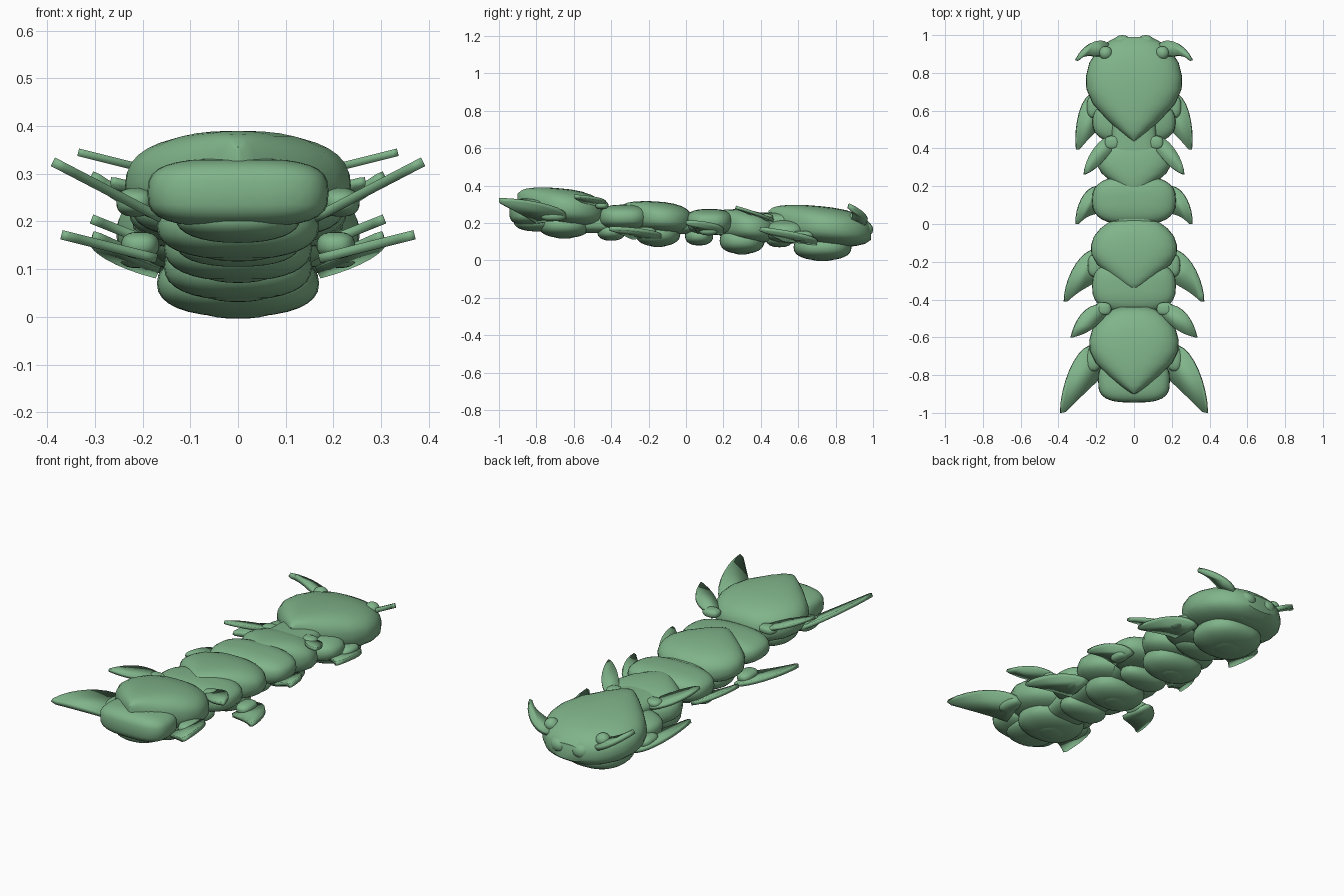
import bpy, bmesh, math
from mathutils import Vector
from mathutils.geometry import interpolate_bezier

default_cube = bpy.data.objects.get("Cube")
if default_cube:
    bpy.data.objects.remove(default_cube, do_unlink=True)

# Single green material
green = bpy.data.materials.new("leaf green")
green.use_nodes = True
colour = (0.216, 0.456, 0.254, 1)
green.diffuse_color = colour
green.node_tree.nodes["Principled BSDF"].inputs["Base Color"].default_value = colour


def power(value, exponent):
    return math.copysign(abs(value) ** exponent, value)


def finish(name, bm, mirrored=False, thickness=0.0, angle=40):
    bmesh.ops.recalc_face_normals(bm, faces=bm.faces)
    mesh = bpy.data.meshes.new(name)
    bm.to_mesh(mesh)
    bm.free()
    mesh.materials.append(green)
    obj = bpy.data.objects.new(name, mesh)
    bpy.context.collection.objects.link(obj)
    if thickness:
        solid = obj.modifiers.new("thickness", 'SOLIDIFY')
        solid.thickness = thickness
        solid.offset = 0
    if mirrored:
        obj.modifiers.new("mirror", 'MIRROR').use_clip = False
    bpy.ops.object.select_all(action='DESELECT')
    obj.select_set(True)
    bpy.context.view_layer.objects.active = obj
    bpy.ops.object.shade_smooth_by_angle(angle=math.radians(angle))
    return obj


def lobe(name, centre, radii, boxy=1.0, mirrored=False):
    """Rounded pod; boxy below one squares it off."""
    bm = bmesh.new()
    bmesh.ops.create_uvsphere(bm, u_segments=32, v_segments=16, radius=1)
    for v in bm.verts:
        v.co = Vector(c + r * power(p, boxy) for c, r, p in zip(centre, radii, v.co))
    return finish(name, bm, mirrored)


# Shield outline from the pointed end to the blunt end: position, width, height
SHIELD = [(0, .03, .5), (.04, .16, .68), (.1, .32, .8), (.2, .55, .9), (.36, .86, .98),
          (.5, .99, 1), (.62, 1, 1), (.75, .93, .95), (.86, .78, .84), (.94, .6, .68), (1, .36, .4)]


def shield(name, y_tip, y_blunt, width, z_top, z_bottom, slope=0.0, sides=36):
    """Domed plate that narrows to a point at the tip."""
    bm = bmesh.new()
    mid = z_bottom + (z_top - z_bottom) * .45
    rings = []
    for t, w, h in SHIELD:
        ring = []
        for i in range(sides):
            a = math.tau * i / sides
            s = power(math.sin(a), .8)
            rise = (z_top - mid) if s > 0 else (mid - z_bottom)
            ring.append(bm.verts.new((width * w * power(math.cos(a), .8),
                                      y_tip + (y_blunt - y_tip) * t,
                                      mid + rise * h * s + slope * (t - .5))))
        rings.append(ring)
    for a, b in zip(rings, rings[1:]):
        for i in range(sides):
            j = (i + 1) % sides
            bm.faces.new((a[i], a[j], b[j], b[i]))
    bm.faces.new(rings[0])
    bm.faces.new(rings[-1])
    return finish(name, bm)


def blade(name, outer, inner, z_tip, rise_x, rise_y=0.0, thickness=.02):
    """Paired thin fin: outer edge runs root to tip, inner edge tip to root."""
    bm = bmesh.new()
    edge = []
    for curve in (outer, inner):
        a, h1, h2, b = [Vector((*p, 0)) for p in curve]
        edge += interpolate_bezier(a, h1, h2, b, 10)
    tip = outer[-1]
    verts = [bm.verts.new((p.x, p.y, z_tip + rise_x * (p.x - tip[0]) + rise_y * (p.y - tip[1])))
             for p in edge]
    bm.faces.new(verts)
    return finish(name, bm, True, thickness, 30)


# Back plates
shield("head_shell", .44, .99, .255, .29, .085, -.06)
shield("neck_plate", .15, .48, .2, .27, .1, -.04)
shield("middle_plate", -.35, .03, .228, .315, .15, -.03)
shield("tail_plate", -.9, -.44, .237, .385, .19, -.05)

# Body segments showing between the plates
lobe("neck_segment", (0, .54, .155), (.22, .12, .065), .8)
lobe("front_segment", (0, .125, .205), (.222, .13, .07), .75)
lobe("rear_segment", (0, -.33, .23), (.222, .14, .068), .75)
lobe("tail_end", (0, -.83, .26), (.19, .115, .072), .65)
lobe("tail_end_cap", (0, -.8, .205), (.13, .12, .05), .9)
lobe("body_core", (0, 0, .2), (.13, .8, .06), .7)

# Belly pods, large under each plate and small under each joint
for label, y, z, length, width in (("head", .73, .07, .155, .17), ("neck", .3, .105, .12, .155),
                                   ("middle", -.15, .145, .12, .155), ("tail", -.65, .19, .14, .17)):
    lobe(label + "_belly", (0, y, z), (width, length, .07), .85)
    lobe(label + "_belly_pad", (0, y, z - .03), (width * .62, length * .62, .044), .9)
for label, y, z in (("front", .07, .13), ("rear", -.4, .155), ("neck", .5, .12)):
    lobe(label + "_joint_pad", (0, y, z), (.13, .075, .05), .85)

# Side fins
blade("tail_fin", [(.2, -.64), (.29, -.62), (.385, -.83), (.388, -1)],
      [(.365, -.995), (.29, -.92), (.22, -.85), (.16, -.8)], .325, .52)
blade("rear_fin", [(.19, -.13), (.29, -.13), (.37, -.3), (.37, -.41)],
      [(.355, -.41), (.29, -.35), (.24, -.33), (.17, -.29)], .172, .25)
blade("front_fin", [(.17, .2), (.25, .22), (.31, .1), (.307, 0)],
      [(.295, 0), (.26, .04), (.23, .05), (.17, .06)], .205, .4)
blade("neck_fin", [(.17, .7), (.27, .73), (.32, .55), (.305, .395)],
      [(.29, .395), (.25, .44), (.22, .48), (.16, .52)], .17, .3, -.13)

# Small wings on the back
blade("rear_wing", [(.13, -.43), (.25, -.4), (.31, -.5), (.335, -.6)],
      [(.325, -.6), (.24, -.58), (.19, -.54), (.14, -.47)], .345, .25, 0, .016)
blade("front_wing", [(.11, .47), (.19, .46), (.26, .35), (.267, .265)],
      [(.255, .265), (.19, .29), (.14, .36), (.09, .42)], .285, .1, -.28, .016)

# Knobs where the fins and wings attach
for label, spot, size in (("tail_fin", (.215, -.71, .24), (.04, .07, .03)),
                          ("rear_fin", (.205, -.22, .15), (.04, .06, .028)),
                          ("front_fin", (.195, .12, .16), (.035, .05, .026)),
                          ("neck_fin", (.21, .62, .13), (.04, .06, .028)),
                          ("rear_wing", (.165, -.45, .295), (.045, .035, .022)),
                          ("front_wing", (.115, .43, .23), (.04, .035, .02))):
    lobe(label + "_knob", spot, size, .8, True)

# Head details
blade("horn", [(.12, .91), (.13, 1), (.25, .99), (.308, .87)],
      [(.295, .865), (.25, .91), (.21, .88), (.16, .89)], .295, .5, -.2, .022)
lobe("eye", (.15, .905, .225), (.036, .036, .032), 1, True)
lobe("lip", (.062, .93, .165), (.055, .07, .045), .9, True)
lobe("jaw", (0, .88, .115), (.15, .07, .04), .8)
